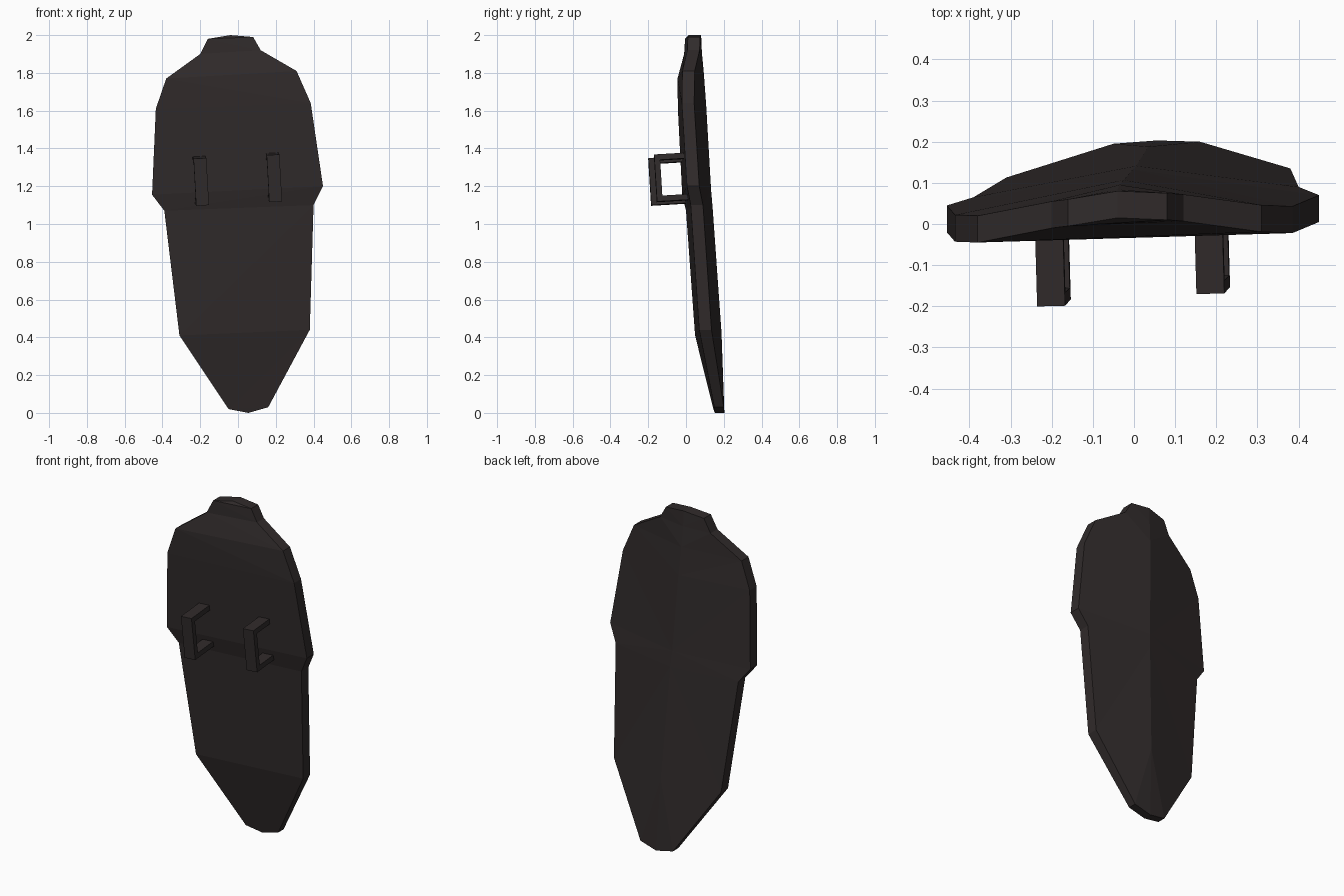
import bpy, bmesh
from mathutils import Euler, Vector

if "Cube" in bpy.data.objects:
    bpy.data.objects.remove(bpy.data.objects["Cube"])

mat = bpy.data.materials.new("charcoal")
mat.diffuse_color = (0.03, 0.024, 0.024, 1)
mat.use_nodes = True
mat.node_tree.nodes["Principled BSDF"].inputs["Base Color"].default_value = mat.diffuse_color


def finish(bm, name):
    bmesh.ops.recalc_face_normals(bm, faces=bm.faces)
    mesh = bpy.data.meshes.new(name)
    bm.to_mesh(mesh)
    bm.free()
    mesh.materials.append(mat)
    obj = bpy.data.objects.new(name, mesh)
    bpy.context.collection.objects.link(obj)
    return obj


# Shield outline, clockwise from top left: x, z, y of the back rim
outline = [
    (-.16, 1.98, .06), (-.04, 2.0, .08), (.08, 1.99, .075), (.12, 1.92, .072),
    (.31, 1.81, .046), (.385, 1.64, .043), (.45, 1.20, .07), (.40, 1.10, .09),
    (.38, .44, .135), (.16, .03, .2), (.055, .0, .203), (-.05, .02, .195),
    (-.31, .41, .113), (-.39, 1.07, .065), (-.455, 1.155, .045),
    (-.435, 1.61, .022), (-.38, 1.77, .02), (-.20, 1.90, .055)]
ridge = [.084, .095, .107, .133, .141, .188]   # back ridge y, top to bottom

bm = bmesh.new()
back = [bm.verts.new((x, y, z)) for x, z, y in outline]
front = [bm.verts.new((x, y - (.05 if z < .1 else .065), z)) for x, z, y in outline]
n = len(outline)

# Rim
for i in range(n):
    j = (i + 1) % n
    bm.faces.new((front[i], front[j], back[j], back[i]))

# Rows of left/right rim points; the back peaks on a ridge, the front is flat across
rows = [(0, 2)] + [(n - k, k + 2) for k in range(1, 8)]
mids = [back[1]]
for (l, r), y in zip(rows[1:-1], ridge):
    c = (back[l].co + back[r].co) / 2
    mids.append(bm.verts.new((c.x, y, c.z)))
mids.append(back[10])
for k in range(len(rows) - 1):
    (l, r), (l2, r2) = rows[k], rows[k + 1]
    bm.faces.new((back[l], mids[k], mids[k + 1], back[l2]))
    bm.faces.new((mids[k], back[r], back[r2], mids[k + 1]))
    bm.faces.new((front[l], front[r], front[r2], front[l2]))
bm.faces.new((front[0], front[1], front[2]))
bm.faces.new((front[9], front[10], front[11]))
bmesh.ops.triangulate(bm, faces=[f for f in bm.faces if len(f.verts) > 3])
finish(bm, "shield_plate")

# C-shaped grip handles
t = .03
profile = [(.1, .125), (-.09, .125), (-.09, -.125), (.1, -.125),
           (.1, -.125 + t), (-.09 + t, -.125 + t), (-.09 + t, .125 - t), (.1, .125 - t)]
tilt = Euler((.06, -.0575, .025)).to_matrix()


def handle(name, center):
    bm = bmesh.new()
    sides = [[bm.verts.new(tilt @ Vector((x, y, z)) + Vector(center)) for y, z in profile]
             for x in (-.034, .034)]
    for s in sides:
        for a, b, c, d in ((0, 1, 6, 7), (1, 2, 5, 6), (2, 3, 4, 5)):
            bm.faces.new((s[a], s[b], s[c], s[d]))
    for i in range(8):
        j = (i + 1) % 8
        bm.faces.new((sides[0][i], sides[0][j], sides[1][j], sides[1][i]))
    finish(bm, name)


handle("left_handle", (-.197, -.102, 1.228))
handle("right_handle", (.19, -.072, 1.247))
